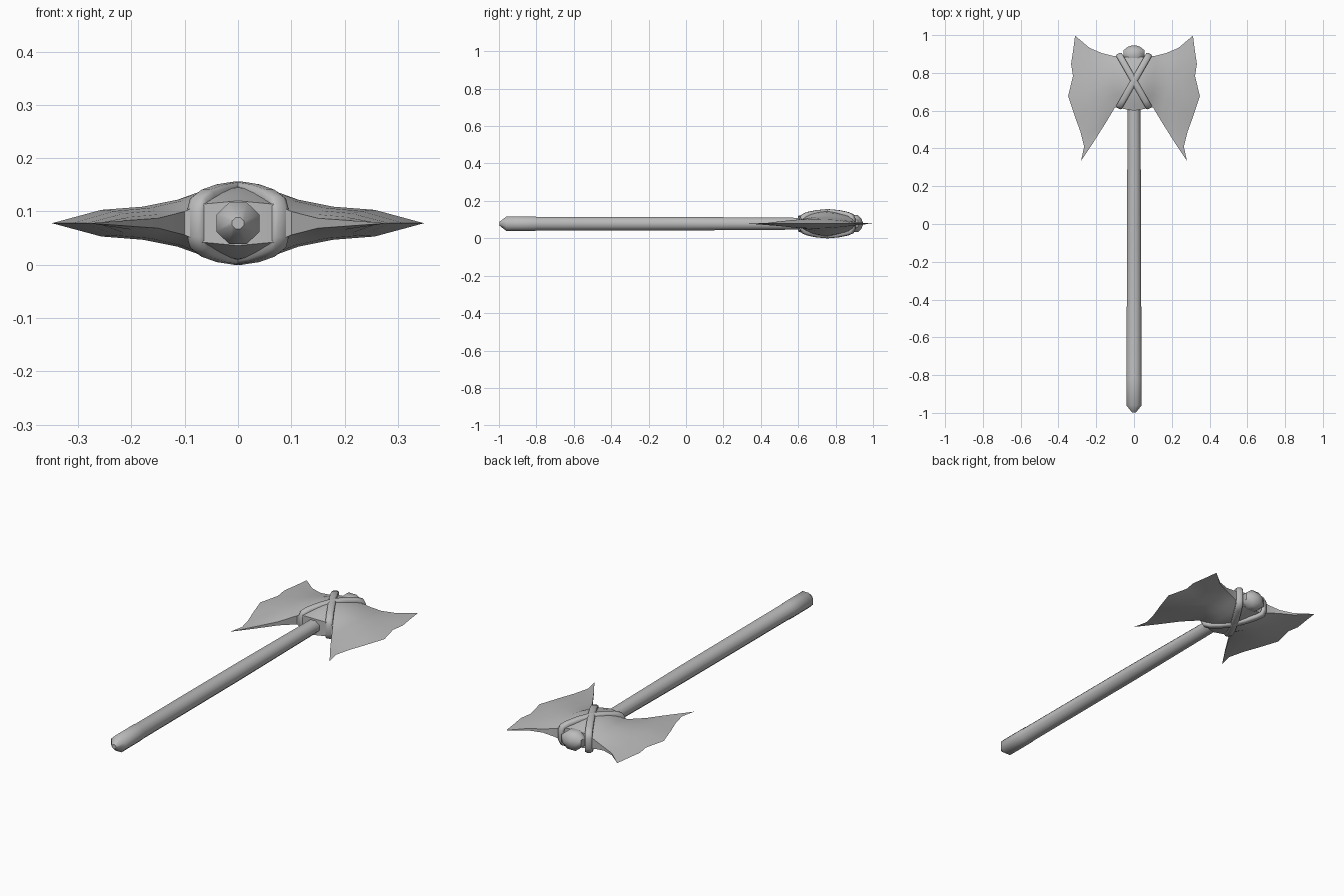
import bpy, bmesh, math
from mathutils import Vector

if "Cube" in bpy.data.objects:
    bpy.data.objects.remove(bpy.data.objects["Cube"])

MID = 0.078  # height of the weapon's central plane

grey = bpy.data.materials.new("plain grey")
grey.use_nodes = True
colour = (0.5, 0.5, 0.5, 1)
grey.diffuse_color = colour
grey.node_tree.nodes["Principled BSDF"].inputs["Base Color"].default_value = colour


def loft(name, rings, closed=False, caps=False, mirror=False, angle=40):
    """Bridge a series of equal closed rings into one smooth-shaded object."""
    bm = bmesh.new()
    loops = [[bm.verts.new(p) for p in ring] for ring in rings]
    pairs = list(zip(loops, loops[1:]))
    if closed:
        pairs.append((loops[-1], loops[0]))
    for a, b in pairs:
        for k in range(len(a)):
            m = (k + 1) % len(a)
            bm.faces.new((a[k], a[m], b[m], b[k]))
    if caps:
        bm.faces.new(loops[0])
        bm.faces.new(loops[-1])
    bmesh.ops.remove_doubles(bm, verts=bm.verts, dist=0.0005)
    bmesh.ops.recalc_face_normals(bm, faces=bm.faces)
    mesh = bpy.data.meshes.new(name)
    bm.to_mesh(mesh)
    bm.free()
    obj = bpy.data.objects.new(name, mesh)
    bpy.context.collection.objects.link(obj)
    mesh.materials.append(grey)
    obj.location.z = MID
    if mirror:
        obj.modifiers.new("mirror", 'MIRROR')
    bpy.ops.object.select_all(action='DESELECT')
    obj.select_set(True)
    bpy.context.view_layer.objects.active = obj
    bpy.ops.object.shade_smooth_by_angle(angle=math.radians(angle))
    return obj


def turned(name, profile, sides=8, squash=1.0):
    """Turn a (y, radius) profile about the y axis."""
    angles = [math.tau * (k + 0.5) / sides for k in range(sides)]
    rings = [[(r * math.cos(a), y, r * squash * math.sin(a)) for a in angles]
             for y, r in profile]
    return loft(name, rings, caps=True, angle=50)


# Handle with a blunt pointed end, and the knob above the head
turned("handle", [(-0.997, 0.012), (-0.96, 0.044), (-0.81, 0.044), (-0.8, 0.042),
                  (0, 0.041), (0.62, 0.036), (0.87, 0.036)], squash=0.95)
turned("knob", [(0.86, 0.048), (0.885, 0.06), (0.92, 0.06), (0.938, 0.035),
                (0.945, 0.012)], squash=0.82)

# Double blade: a lens-like section spanned between lower and upper edges
lower = [(0, 0.6), (0.07, 0.612), (0.1, 0.618), (0.15, 0.535), (0.21, 0.44), (0.28, 0.335)]
upper = [(0, 0.885), (0.07, 0.885), (0.11, 0.89), (0.17, 0.905), (0.235, 0.932), (0.312, 0.997)]
edge = [(0.28, 0.335), (0.264, 0.41), (0.284, 0.49), (0.312, 0.566), (0.349, 0.677),
        (0.323, 0.783), (0.333, 0.847), (0.322, 0.92), (0.312, 0.997)]
thick = [0.07, 0.059, 0.044, 0.031, 0.025, 0]
rim = [0.6, 0.6, 0.5, 0.3, 0.2, 0]
rings = []
for i, (lo, up) in enumerate(zip(lower, upper)):
    lo, up = Vector(lo), Vector(up)
    pull = (i / 5) ** 2
    top, bottom = [], []
    for e in edge:
        v = (e[1] - edge[0][1]) / (edge[-1][1] - edge[0][1])
        p = lo.lerp(up, v) + pull * (Vector(e) - Vector(edge[0]).lerp(Vector(edge[-1]), v))
        h = thick[i] * (rim[i] + (1 - rim[i]) * math.sin(math.pi * v))
        top.append((p.x, p.y, h))
        bottom.append((p.x, p.y, -h))
    rings.append(top + bottom[::-1])
loft("double_blade", rings, mirror=True)

# Two crossed straps, each a flat diagonal loop round the head
side = [(-1, 0.025), (-0.94, 0.045), (-0.75, 0.057), (-0.4, 0.067), (0, 0.072),
        (0.4, 0.067), (0.75, 0.057), (0.94, 0.046), (1, 0.025)]
path = side + [(s, -z) for s, z in reversed(side)]
section = [(-0.017, -0.012), (-0.017, 0.001), (-0.009, 0.006), (0.009, 0.006),
           (0.017, 0.001), (0.017, -0.012)]
for name, sign in (("strap_left", 1), ("strap_right", -1)):
    along = Vector((sign * 0.08, 0.14, 0))
    across = Vector((along.y, -along.x, 0)).normalized()
    centre = Vector((0, 0.757, 0))
    rings = []
    for n, (s, z) in enumerate(path):
        a, b = path[n - 1], path[(n + 1) % len(path)]
        tangent = along * (b[0] - a[0]) + Vector((0, 0, b[1] - a[1]))
        out = tangent.cross(across).normalized()
        spot = centre + along * s + Vector((0, 0, z))
        if out.dot(spot - centre) < 0:
            out = -out
        rings.append([spot + across * w + out * t for w, t in section])
    loft(name, rings, closed=True, angle=60)
